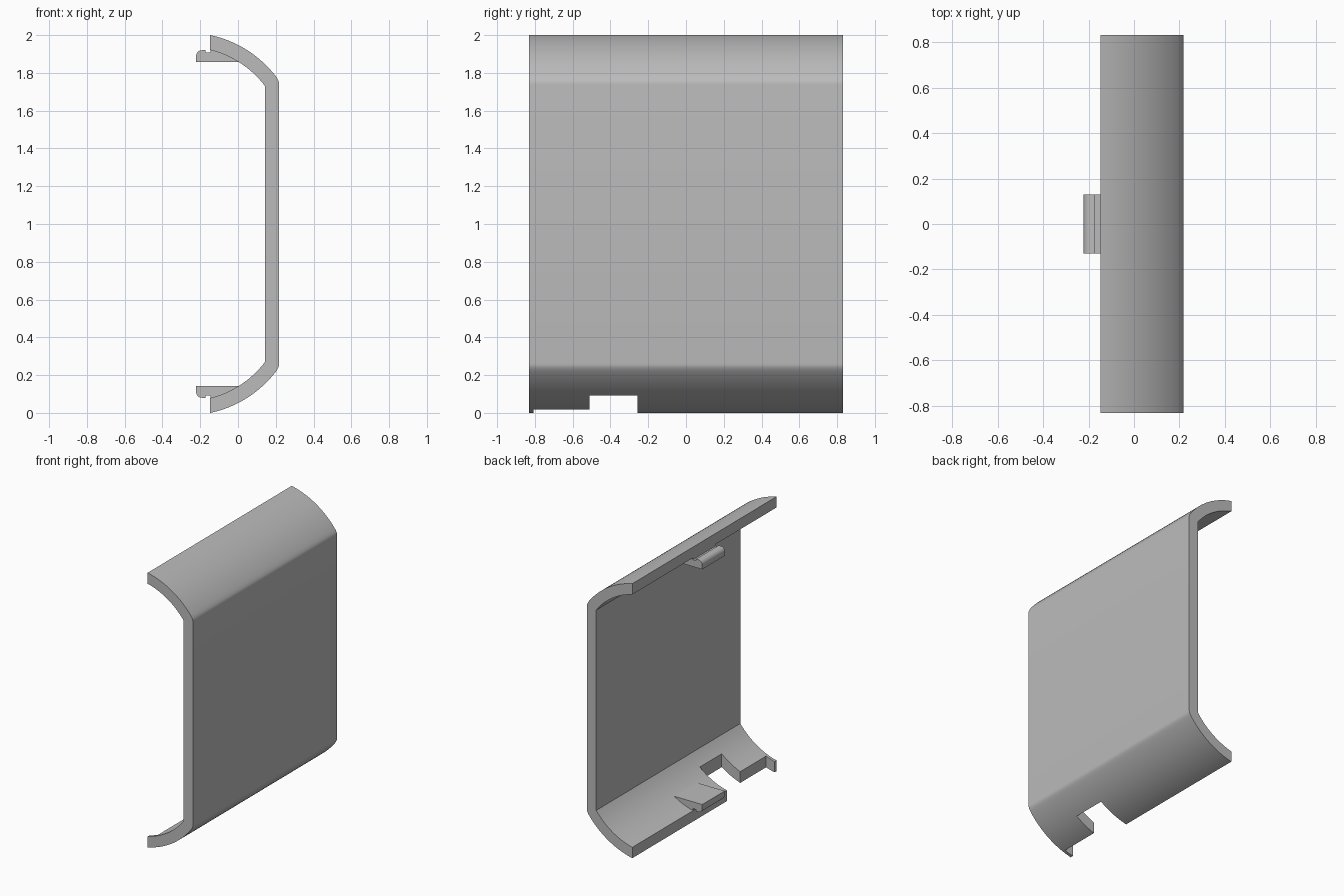
import bpy, bmesh, math

if "Cube" in bpy.data.objects:
    bpy.data.objects.remove(bpy.data.objects["Cube"])

grey = bpy.data.materials.new("plain grey")
grey.use_nodes = True
colour = (0.5, 0.5, 0.5, 1)
grey.diffuse_color = colour
grey.node_tree.nodes["Principled BSDF"].inputs["Base Color"].default_value = colour

CX, CZ = -0.27, 1.419        # centre of the upper bend
R_IN, R_OUT = 0.517, 0.594
LIP_X, WALL_IN, WALL_OUT = -0.148, 0.143, 0.218
HALF_Y = 0.83


def arc(radius, x0, x1, n):
    """Points on the upper bend from x0 to x1."""
    a0, a1 = (math.asin((x - CX) / radius) for x in (x0, x1))
    angles = [a0 + (a1 - a0) * i / n for i in range(n + 1)]
    return [(CX + radius * math.sin(a), CZ + radius * math.cos(a)) for a in angles]


def mirror(points):
    return [(x, 2 - z) for x, z in reversed(points)]


def extrude(name, points, y0, y1):
    """Solid with an x-z outline, running from y0 to y1."""
    bm = bmesh.new()
    face = bm.faces.new([bm.verts.new((x, y0, z)) for x, z in points])
    new = bmesh.ops.extrude_face_region(bm, geom=[face])["geom"]
    bmesh.ops.translate(bm, vec=(0, y1 - y0, 0),
                        verts=[v for v in new if isinstance(v, bmesh.types.BMVert)])
    bmesh.ops.recalc_face_normals(bm, faces=bm.faces)
    mesh = bpy.data.meshes.new(name)
    bm.to_mesh(mesh)
    bm.free()
    mesh.materials.append(grey)
    obj = bpy.data.objects.new(name, mesh)
    bpy.context.collection.objects.link(obj)
    return obj


def activate(obj):
    bpy.ops.object.select_all(action="DESELECT")
    obj.select_set(True)
    bpy.context.view_layer.objects.active = obj


def cut(obj, x, y0, y1):
    """Remove the lower lip left of x between y0 and y1."""
    cutter = extrude("cutter", [(-1, -1), (x, -1), (x, 0.5), (-1, 0.5)], y0, y1)
    cutter.hide_render = True
    mod = obj.modifiers.new("cut", "BOOLEAN")
    mod.operation, mod.solver, mod.object = "DIFFERENCE", "EXACT", cutter
    activate(obj)
    bpy.ops.object.modifier_apply(modifier=mod.name)
    bpy.data.objects.remove(cutter)


# Curved cover plate: outer bends with a small fillet, then inner bends
fillet = [(0.2095, 1.768), (0.2145, 1.758), (0.217, 1.749), (WALL_OUT, 1.738)]
outer = arc(R_OUT, LIP_X, 0.202, 20) + fillet
inner = arc(R_IN, LIP_X, WALL_IN, 20)
cover = extrude("cover_plate", outer + mirror(outer) + inner_loop
                if (inner_loop := list(reversed(mirror(inner))) and
                    [(x, 2 - z) for x, z in inner] + list(reversed(inner))) else [],
                -HALF_Y, HALF_Y)

# Notch and shallow trim in the lower lip
cut(cover, 0.069, -0.51, -0.258)
cut(cover, -0.08, -0.808, -0.5)

# Hooked clips, rounded at the tip and sunk into the bends
tip = [(-0.190 + 0.032 * math.cos(a), 1.888 + 0.032 * math.sin(a))
       for a in (math.pi - math.pi / 2 * i / 8 for i in range(9))]
hook = [(-0.222, 1.857)] + tip + [(-0.173, 1.92), (-0.173, 1.907), (-0.146, 1.907)]
hook += arc(R_IN + 0.015, -0.146, 0.02, 10) + [(0.02, 1.857)]
clips = [extrude("upper_clip", hook, -0.13, 0.13),
         extrude("lower_clip", mirror(hook), -0.13, 0.13)]

for part in [cover] + clips:
    activate(part)
    bpy.ops.object.shade_smooth_by_angle(angle=math.radians(25))
